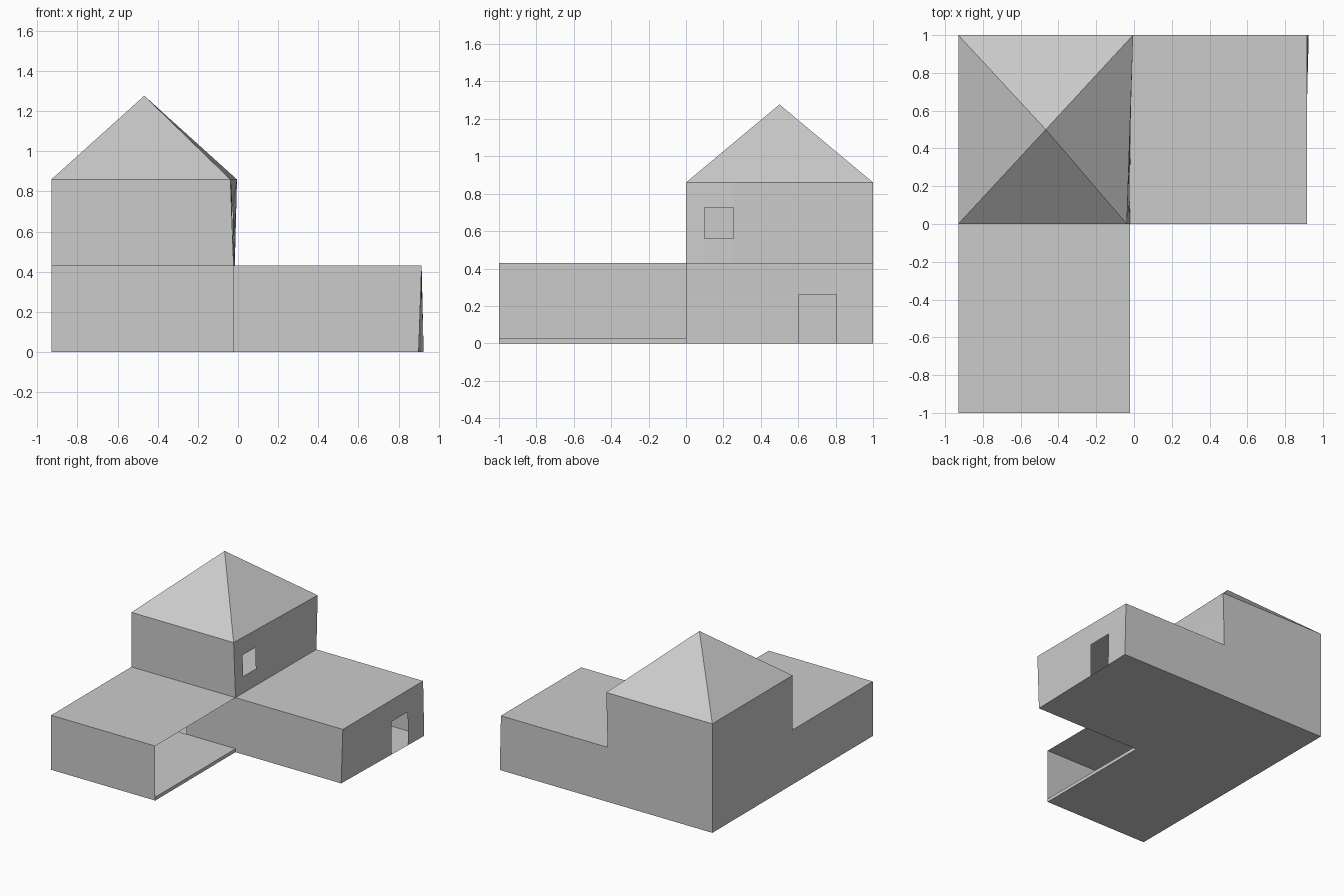
import bpy

if "Cube" in bpy.data.objects:
    bpy.data.objects.remove(bpy.data.objects["Cube"])

L, M, R = -0.93, -0.022, 0.915      # left side, inner corner, right end
H, T, APEX = 0.43, 0.86, 1.277      # wing height, tower eaves, roof tip


def mesh(name, polys):
    """One object from a few polygons, each a list of points."""
    verts, faces = [], []
    for p in polys:
        faces.append(range(len(verts), len(verts) + len(p)))
        verts += p
    me = bpy.data.meshes.new(name)
    me.from_pydata(verts, [], [list(f) for f in faces])
    ob = bpy.data.objects.new(name, me)
    bpy.context.collection.objects.link(ob)
    return ob


def wall_y(name, y, x0, x1, z0, z1):
    mesh(name, [[(x0, y, z0), (x1, y, z0), (x1, y, z1), (x0, y, z1)]])


def level(name, z, pts):
    mesh(name, [[(x, y, z) for x, y in pts]])


def holed_wall(name, fx, ys, zs, hole):
    """Side wall on a y/z grid with one open cell; fx gives x at (y, z)."""
    polys = []
    for i in range(len(ys) - 1):
        for j in range(len(zs) - 1):
            if (i, j) != hole:
                c = [(ys[i], zs[j]), (ys[i + 1], zs[j]),
                     (ys[i + 1], zs[j + 1]), (ys[i], zs[j + 1])]
                polys.append([(fx(y, z), y, z) for y, z in c])
    mesh(name, polys)


def end_x(y, z):
    low = 0.90 + 0.025 * y
    return low + (R - low) * z / H


def tower_x(y, z):
    t = (z - H) / (T - H)
    return (-0.022 - 0.016 * t) * (1 - y) + (-0.016 + 0.011 * t) * y


# L-shaped ground slab and flat roof
level("base", 0, [(L, 1), (L, -1), (M, -1), (M, 0), (0.90, 0), (0.925, 1)])
level("flat_roof", H, [(L, 1), (L, -1), (M, -1), (M, 0), (R, 0), (R, 1)])

# open front wing: raised floor, its edge, front wall
level("raised_floor", 0.027, [(L, -1), (M, -1), (M, 0), (L, 0)])
mesh("floor_edge", [[(M, -1, 0), (M, 0, 0), (M, 0, 0.027), (M, -1, 0.027)]])
wall_y("front_wall", -1, L, M, 0, H)
wall_y("partition_wall", 0, -0.45, M, 0, H)

# full-height left wall and stepped back wall
mesh("left_wall", [[(L, -1, 0), (L, 1, 0), (L, 1, T), (L, 0, T), (L, 0, H), (L, -1, H)]])
xb = tower_x(1, H)
mesh("back_wall", [[(L, 1, 0), (0.925, 1, 0), (R, 1, H), (xb, 1, H),
                    (tower_x(1, T), 1, T), (L, 1, T)]])
d = L + 0.006
mesh("inner_door", [[(d, -0.33, 0.027), (d, -0.13, 0.027), (d, -0.13, 0.26), (d, -0.33, 0.26)]])

# right wing: front wall and end wall with doorway
mesh("wing_front_wall", [[(M, 0, 0), (0.90, 0, 0), (R, 0, H), (M, 0, H)]])
holed_wall("wing_end_wall", end_x, [0, 0.605, 0.805, 1], [0, 0.26, H], (1, 0))

# tower: front wall, side wall with window, pyramid roof
xf = tower_x(0, T)
mesh("tower_front_wall", [[(L, 0, H), (M, 0, H), (xf, 0, T), (L, 0, T)]])
holed_wall("tower_side_wall", tower_x, [0, 0.1, 0.255, 1], [H, 0.56, 0.725, T], (1, 1))
eaves = [(L, 0, T), (xf, 0, T), (tower_x(1, T), 1, T), (L, 1, T)]
tip = (-0.467, 0.5, APEX)
mesh("pyramid_roof", [[eaves[i], eaves[(i + 1) % 4], tip] for i in range(4)])
